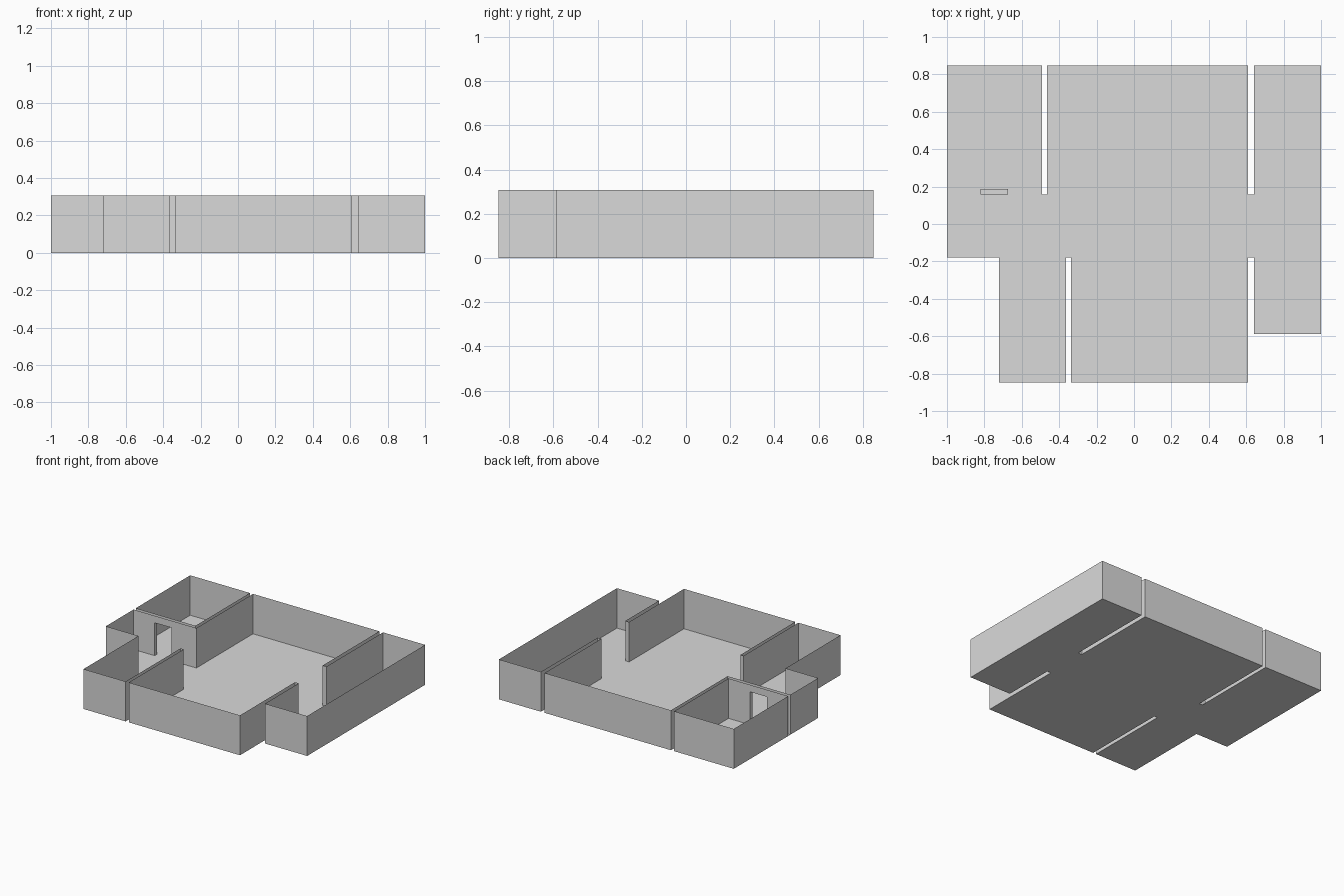
import bpy
import bmesh

HEIGHT = 0.307
DOOR_TOP = 0.253
BACK, FRONT = 0.847, -0.847
HALL_BACK, HALL_FRONT = 0.158, -0.179   # ends of the slots between rooms
DOOR_BACK = 0.186                       # rear skin of the doorway partition
DOOR_L, DOOR_R = -0.82, -0.675

cube = bpy.data.objects.get("Cube")
if cube:
    bpy.data.objects.remove(cube, do_unlink=True)

grey = bpy.data.materials.new("light grey")
grey.use_nodes = True
colour = (0.7, 0.7, 0.7, 1)
grey.diffuse_color = colour
grey.node_tree.nodes["Principled BSDF"].inputs["Base Color"].default_value = colour


def make(name, polygons):
    """Object from a list of flat polygons, with shared corners welded."""
    bm = bmesh.new()
    for points in polygons:
        bm.faces.new([bm.verts.new(p) for p in points])
    bmesh.ops.remove_doubles(bm, verts=bm.verts, dist=1e-5)
    mesh = bpy.data.meshes.new(name)
    bm.to_mesh(mesh)
    bm.free()
    mesh.materials.append(grey)
    obj = bpy.data.objects.new(name, mesh)
    bpy.context.collection.objects.link(obj)
    return obj


def wall(name, path):
    """Thin upright wall along a plan path, facing outward (clockwise path)."""
    make(name, [[(*b, 0), (*a, 0), (*a, HEIGHT), (*b, HEIGHT)]
                for a, b in zip(path, path[1:])])


# Plan of the outer walls, clockwise from the left end of the partition
runs = {
    "corner_room_wall": [(-1, DOOR_BACK), (-1, BACK), (-0.492, BACK),
                         (-0.492, DOOR_BACK)],
    "main_room_back_wall": [(-0.465, HALL_BACK), (-0.465, BACK), (0.61, BACK),
                            (0.61, HALL_BACK), (0.642, HALL_BACK)],
    "side_room_wall": [(0.642, HALL_BACK), (0.642, BACK), (1, BACK), (1, -0.588),
                       (0.642, -0.588), (0.642, HALL_FRONT)],
    "main_room_front_wall": [(0.642, HALL_FRONT), (0.61, HALL_FRONT), (0.61, FRONT),
                             (-0.337, FRONT), (-0.337, HALL_FRONT),
                             (-0.364, HALL_FRONT)],
    "small_room_wall": [(-0.364, HALL_FRONT), (-0.364, FRONT), (-0.722, FRONT),
                        (-0.722, HALL_FRONT)],
    "entry_wall": [(-0.722, HALL_FRONT), (-1, HALL_FRONT), (-1, HALL_BACK)],
}
for name, path in runs.items():
    wall(name, path)

# Floor follows the same plan
plan = []
for name, path in runs.items():
    plan += [p for p in path if p not in plan]
    if name == "corner_room_wall":
        plan.append((-0.492, HALL_BACK))
make("floor", [[(x, y, 0) for x, y in reversed(plan)]])


# Partition with a doorway: two skins, joined by the door lining
def skin(y, end):
    profile = [(-1, 0), (DOOR_L, 0), (DOOR_L, DOOR_TOP), (DOOR_R, DOOR_TOP),
               (DOOR_R, 0), (end, 0), (end, HEIGHT), (-1, HEIGHT)]
    return [(x, y, z) for x, z in profile]


make("doorway_partition_front", [skin(HALL_BACK, -0.465)])
make("doorway_partition_back", [skin(DOOR_BACK, -0.492)[::-1]])

opening = [(DOOR_L, 0), (DOOR_L, DOOR_TOP), (DOOR_R, DOOR_TOP), (DOOR_R, 0)]
make("door_lining", [[(a[0], HALL_BACK, a[1]), (a[0], DOOR_BACK, a[1]),
                      (b[0], DOOR_BACK, b[1]), (b[0], HALL_BACK, b[1])]
                     for a, b in zip(opening, opening[1:])])
